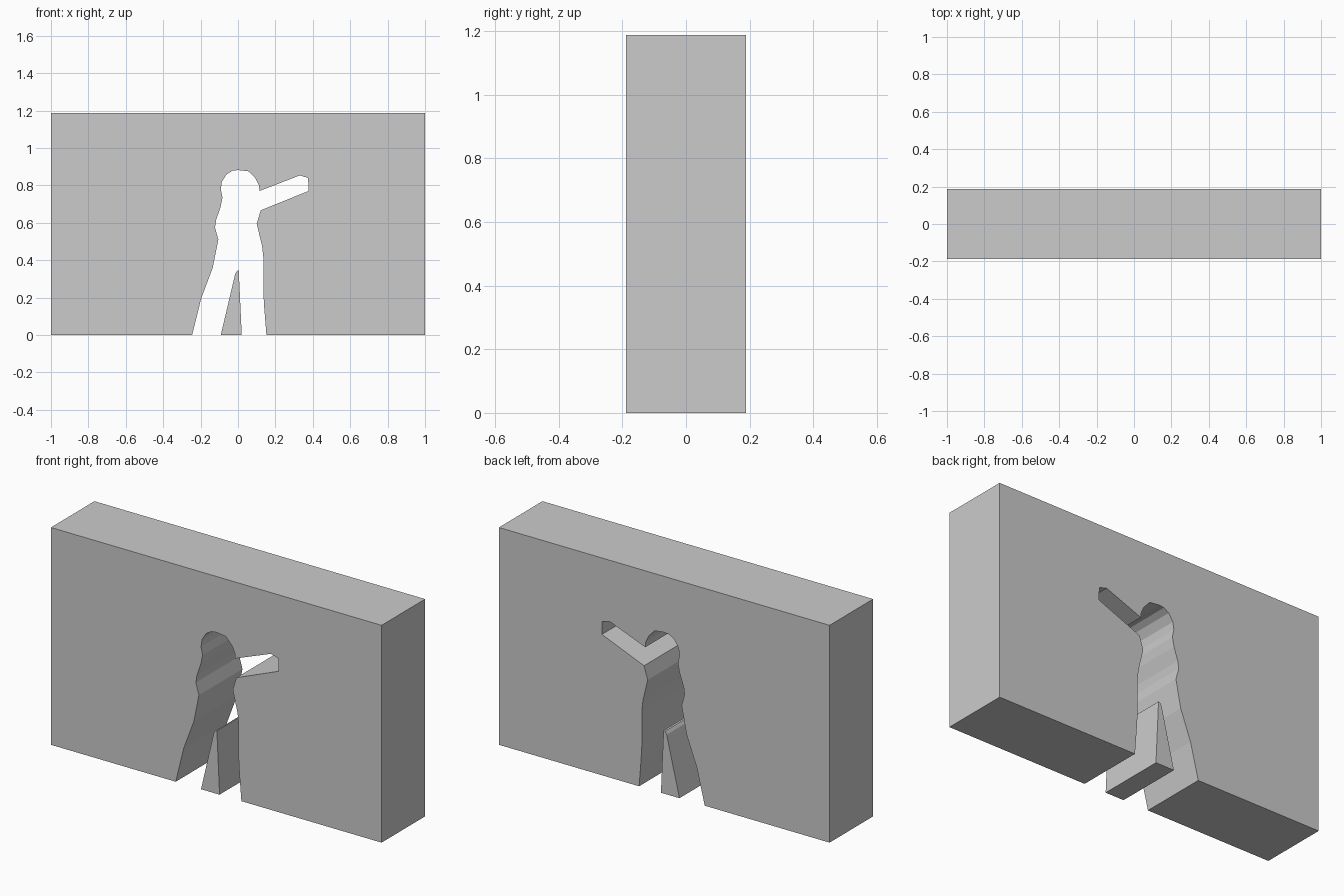
import bpy, bmesh

if "Cube" in bpy.data.objects:
    bpy.data.objects.remove(bpy.data.objects["Cube"])

HALF_DEPTH = 0.188
HEIGHT = 1.188


def extrude_profile(name, points):
    """Extrude an x-z outline through the full depth of the wall."""
    bm = bmesh.new()
    face = bm.faces.new([bm.verts.new((x, -HALF_DEPTH, z)) for x, z in points])
    result = bmesh.ops.extrude_face_region(bm, geom=[face], use_keep_orig=True)
    moved = [v for v in result["geom"] if isinstance(v, bmesh.types.BMVert)]
    bmesh.ops.translate(bm, vec=(0, 2 * HALF_DEPTH, 0), verts=moved)
    bmesh.ops.recalc_face_normals(bm, faces=bm.faces)
    mesh = bpy.data.meshes.new(name)
    bm.to_mesh(mesh)
    bm.free()
    obj = bpy.data.objects.new(name, mesh)
    bpy.context.collection.objects.link(obj)
    return obj


# Outline of the figure-shaped opening, from left foot over the head to right foot
left_leg_and_side = [(-0.245, 0), (-0.197, 0.195), (-0.135, 0.36),
                     (-0.105, 0.51), (-0.123, 0.575), (-0.117, 0.615)]
head = [(-0.093, 0.685), (-0.083, 0.735), (-0.092, 0.78), (-0.086, 0.82),
        (-0.06, 0.86), (-0.03, 0.878), (0.0, 0.882), (0.058, 0.875),
        (0.095, 0.835), (0.112, 0.80), (0.115, 0.77)]
arm = [(0.33, 0.853), (0.375, 0.84), (0.377, 0.77), (0.122, 0.667)]
right_side_and_leg = [(0.1, 0.595), (0.129, 0.475), (0.136, 0.41),
                      (0.136, 0.22), (0.14, 0.15), (0.152, 0)]
opening = left_leg_and_side + head + arm + right_side_and_leg

# Wall block with the opening let into its lower edge
extrude_profile("wall_with_opening",
                [(-1, 0)] + opening + [(1, 0), (1, HEIGHT), (-1, HEIGHT)])

# Wedge left standing between the legs
extrude_profile("leg_gap_wedge",
                [(-0.092, 0), (-0.015, 0.327), (-0.005, 0.343),
                 (0.004, 0.345), (0.02, 0)])
